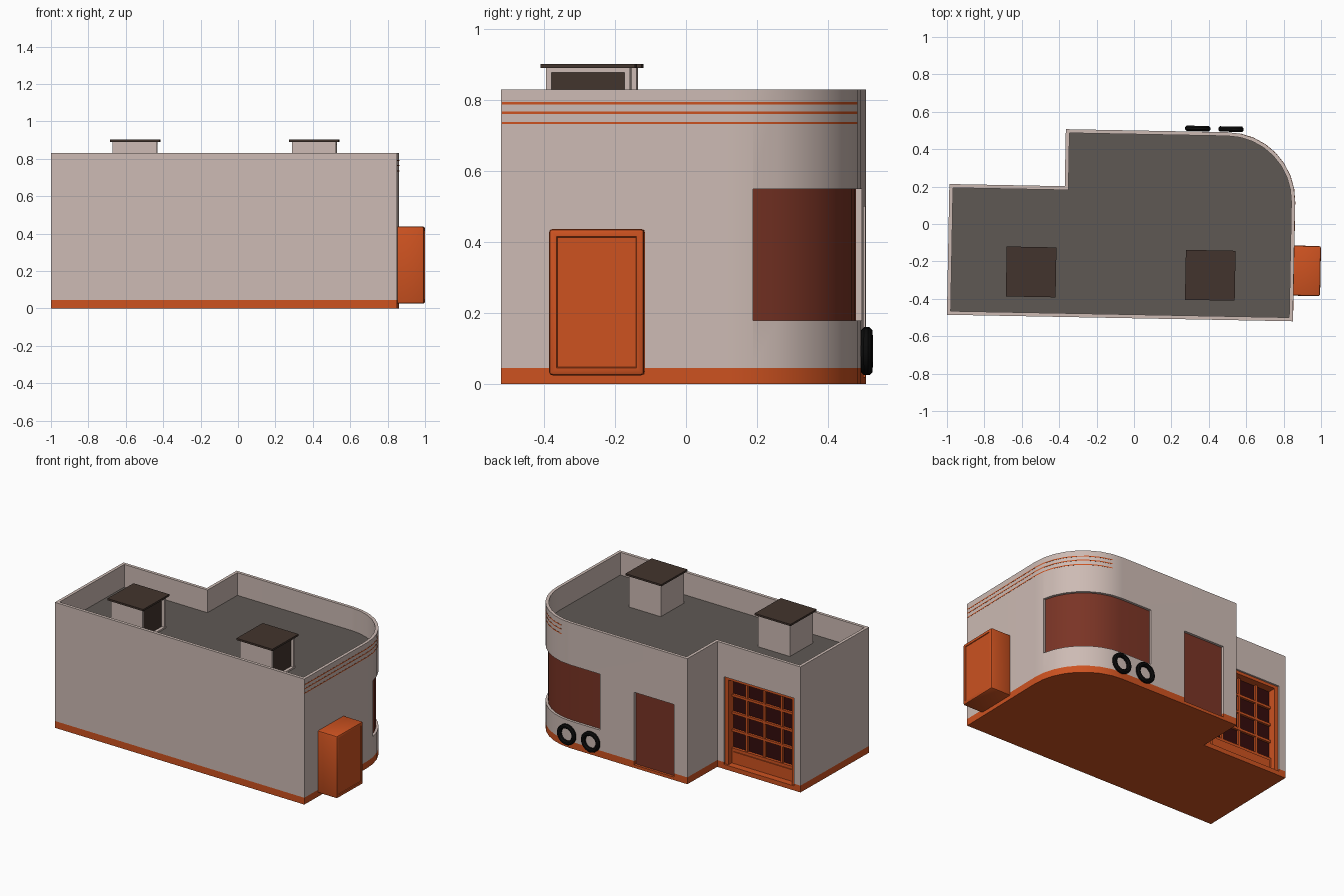
import bpy, bmesh, math
from mathutils import Matrix, Vector

if "Cube" in bpy.data.objects:
    bpy.data.objects.remove(bpy.data.objects["Cube"])

TURN = Matrix.Rotation(math.radians(-1.08), 4, 'Z')   # whole building sits slightly turned


def material(name, r, g, b):
    m = bpy.data.materials.new(name)
    m.diffuse_color = [(c / 255 / 12.92) if c < 11 else ((c / 255 + 0.055) / 1.055) ** 2.4
                       for c in (r, g, b)] + [1]
    m.use_nodes = True
    m.node_tree.nodes["Principled BSDF"].inputs["Base Color"].default_value = m.diffuse_color
    return m


WALL = material("pale wall", 205, 187, 180)
ORANGE = material("orange paint", 205, 82, 32)
ROOF = material("grey roof", 95, 89, 84)
CAP = material("dark brown", 66, 52, 45)
RED = material("brick red", 122, 52, 37)
PANE = material("dark red glass", 52, 12, 12)
BLACK = material("tyre black", 12, 12, 12)

# Footprint dimensions
XL, XR, YF, YB = -0.991, 0.859, -0.504, 0.5
NX, NY, RAD, SEG = -0.374, 0.195, 0.367, 8


def arc(d, i0=0, i1=SEG):
    r = RAD - d
    return [(XR - RAD + r * math.cos(i * math.pi / 2 / SEG),
             YB - RAD + r * math.sin(i * math.pi / 2 / SEG)) for i in range(i0, i1 + 1)]


def outline(d):
    return ([(XL + d, YF + d), (XR - d, YF + d)] + arc(d) +
            [(NX + d, YB - d), (NX + d, NY - d), (XL + d, NY - d)])


def finish(name, bm, *mats):
    bmesh.ops.recalc_face_normals(bm, faces=bm.faces)
    bmesh.ops.transform(bm, matrix=TURN, verts=bm.verts)
    me = bpy.data.meshes.new(name)
    bm.to_mesh(me)
    bm.free()
    for m in mats:
        me.materials.append(m)
    ob = bpy.data.objects.new(name, me)
    bpy.context.collection.objects.link(ob)
    return ob


def prism(name, pts, z0, z1, mat):
    bm = bmesh.new()
    f = bm.faces.new([bm.verts.new((x, y, z0)) for x, y in pts])
    g = bmesh.ops.extrude_face_region(bm, geom=[f])
    bmesh.ops.translate(bm, vec=(0, 0, z1 - z0),
                        verts=[v for v in g["geom"] if isinstance(v, bmesh.types.BMVert)])
    return finish(name, bm, mat)


def add_box(bm, x0, x1, y0, y1, z0, z1):
    m = Matrix.Translation(((x0 + x1) / 2, (y0 + y1) / 2, (z0 + z1) / 2)) @ \
        Matrix.Diagonal((x1 - x0, y1 - y0, z1 - z0, 1))
    bmesh.ops.create_cube(bm, size=1, matrix=m)


def boxes(name, mat, *dims):
    bm = bmesh.new()
    for d in dims:
        add_box(bm, *d)
    return finish(name, bm, mat)


def side_face(bm):
    bm.normal_update()
    return max((f for f in bm.faces if f.normal.x > 0.9), key=lambda f: f.calc_area())


def activate(ob):
    bpy.ops.object.select_all(action='DESELECT')
    ob.select_set(True)
    bpy.context.view_layer.objects.active = ob


def smooth(ob):
    activate(ob)
    bpy.ops.object.shade_smooth_by_angle(angle=math.radians(30))


def cut(ob, *cutters):
    activate(ob)
    for c in cutters:
        mod = ob.modifiers.new("cut", 'BOOLEAN')
        mod.operation, mod.solver, mod.object = 'DIFFERENCE', 'EXACT', c
        bpy.ops.object.modifier_apply(modifier=mod.name)


# Curved strip that follows the right and back walls between two depths
def window_band(d0, d1):
    def path(d):
        return arc(d, 1) + [(0.275, YB - d)]
    return path(d0) + path(d1)[::-1]


def stripe_band(d0, d1):
    def path(d):
        return [(XR - d, YF + 0.002)] + arc(d, 0, SEG - 1)
    return path(d0) + path(d1)[::-1]


# Walls and painted plinth
walls = prism("walls", outline(0), 0.045, 0.83, WALL)
plinth = prism("plinth", outline(0), 0, 0.045, ORANGE)
DX0, DX1 = -0.275, 0.02          # back door
GX0, GX1, GD = -0.944, -0.424, 0.07   # garage opening
roof_well = prism("roof_cutter", outline(0.02), 0.675, 1, WALL)
window_cut = prism("window_cutter", window_band(-0.04, 0.02), 0.18, 0.55, WALL)
door_cut = boxes("door_cutter", WALL, (DX0, DX1, YB - 0.02, YB + 0.1, 0.02, 0.5))
garage_cut = boxes("garage_cutter", WALL, (GX0, GX1, NY - GD, NY + 0.1, 0.03, 0.61))
cut(walls, roof_well, window_cut, door_cut, garage_cut)
cut(plinth, door_cut, garage_cut)
for c in (roof_well, window_cut, door_cut, garage_cut):
    bpy.data.objects.remove(c)
for ob in (walls, plinth):
    smooth(ob)
    ob.modifiers.new("flat_normals", 'WEIGHTED_NORMAL').keep_sharp = True

# Roof deck, window and door panels
prism("roof_deck", outline(0.019), 0.67, 0.68, ROOF)
smooth(prism("curved_window", window_band(0.016, 0.022), 0.179, 0.551, RED))
boxes("back_door", RED, (DX0, DX1, YB - 0.022, YB - 0.016, 0.02, 0.5))

# Thin stripes near the parapet
for i, z in enumerate((0.735, 0.764, 0.791)):
    smooth(prism(f"stripe_{i + 1}", stripe_band(-0.001, 0.004), z - 0.003, z + 0.003, ORANGE))

# Garage door: glass, lining, bottom panel and glazing bars
gy = NY - GD
boxes("garage_glass", PANE, (GX0, GX1, gy - 0.002, gy + 0.006, 0.13, 0.61))
bars = [(GX0, GX1, gy, gy + 0.025, 0.03, 0.13),
        (GX0 + 0.04, GX1 - 0.04, gy, gy + 0.031, 0.05, 0.11),
        (GX0, GX0 + 0.025, gy, NY - 0.012, 0.03, 0.61),
        (GX1 - 0.025, GX1, gy, NY - 0.012, 0.03, 0.61),
        (GX0, GX1, gy, NY - 0.012, 0.59, 0.61)]
for i in range(1, 4):
    x = GX0 + (GX1 - GX0) * i / 4
    z = 0.13 + 0.46 * i / 4
    bars += [(x - 0.008, x + 0.008, gy, gy + 0.02, 0.13, 0.6),
             (GX0, GX1, gy, gy + 0.021, z - 0.008, z + 0.008)]
boxes("garage_door_frame", ORANGE, *bars)

# Roof vents with a dark opening on the right side
for i, x in enumerate((-0.545, 0.413)):
    bm = bmesh.new()
    add_box(bm, x - 0.118, x + 0.118, -0.384, -0.148, 0.675, 0.892)
    f = side_face(bm)
    bmesh.ops.inset_individual(bm, faces=[f], thickness=0.021)
    bmesh.ops.inset_individual(bm, faces=[f], thickness=0.0005, depth=-0.02)
    f.material_index = 1
    finish(f"roof_vent_{i + 1}", bm, WALL, CAP)
    boxes(f"vent_cap_{i + 1}", CAP, (x - 0.133, x + 0.133, -0.4, -0.133, 0.89, 0.902))

# Vending cabinet on the right wall
bm = bmesh.new()
add_box(bm, 0.852, 1.002, -0.367, -0.099, 0.025, 0.437)
bmesh.ops.bevel(bm, geom=bm.edges[:], offset=0.01, segments=2, affect='EDGES', profile=0.5)
f = side_face(bm)
bmesh.ops.inset_individual(bm, faces=[f], thickness=0.016)
bmesh.ops.inset_individual(bm, faces=[f], thickness=0.003, depth=-0.004)
smooth(finish("cabinet", bm, ORANGE))

# Two tyres leaning on the back wall
for i, x in enumerate((0.331, 0.509)):
    bm = bmesh.new()
    n, k = 24, 8
    rings = []
    for a in range(n):
        t = 2 * math.pi * a / n
        ring = []
        for b in range(k):
            s = 2 * math.pi * (b + 0.5) / k
            r = 0.054 + 0.0145 * math.cos(s)
            ring.append(bm.verts.new((x + r * math.cos(t), 0.517 + 0.0155 * math.sin(s),
                                      0.093 + r * math.sin(t))))
        rings.append(ring)
    for a in range(n):
        for b in range(k):
            bm.faces.new((rings[a][b], rings[(a + 1) % n][b],
                          rings[(a + 1) % n][(b + 1) % k], rings[a][(b + 1) % k]))
    smooth(finish(f"tyre_{i + 1}", bm, BLACK))
